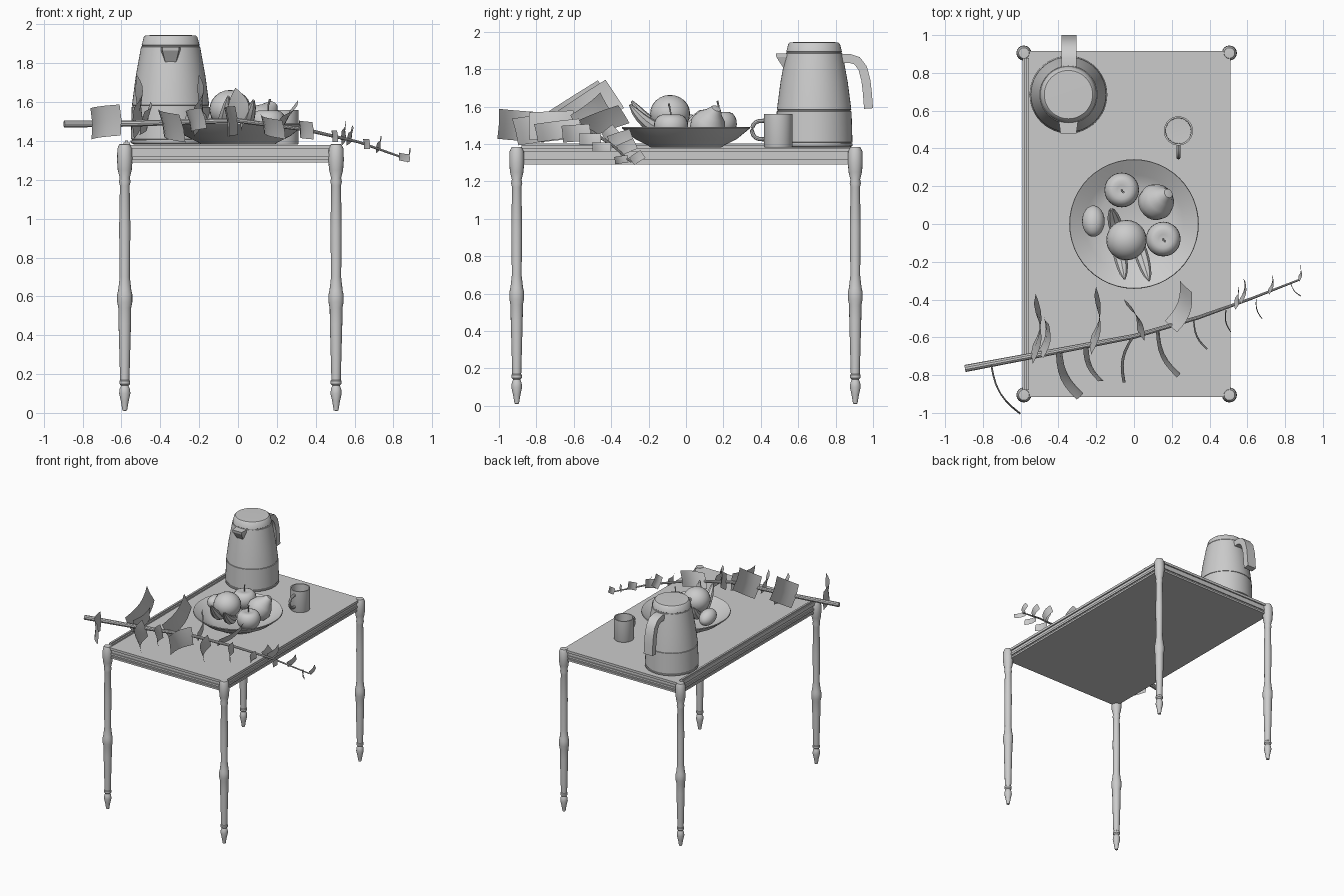
import bpy, bmesh, math
from mathutils import Vector, Matrix

if "Cube" in bpy.data.objects:
    bpy.data.objects.remove(bpy.data.objects["Cube"])

grey = bpy.data.materials.new("plain grey")
grey.use_nodes = True
COLOUR = (0.6, 0.6, 0.6, 1)
grey.diffuse_color = COLOUR
grey.node_tree.nodes["Principled BSDF"].inputs["Base Color"].default_value = COLOUR


def finish(name, bm, loc=(0, 0, 0), smooth=True, fix=True):
    if fix:
        bmesh.ops.recalc_face_normals(bm, faces=bm.faces)
    mesh = bpy.data.meshes.new(name)
    bm.to_mesh(mesh)
    bm.free()
    mesh.materials.append(grey)
    ob = bpy.data.objects.new(name, mesh)
    ob.location = loc
    bpy.context.collection.objects.link(ob)
    if smooth:
        bpy.ops.object.select_all(action='DESELECT')
        ob.select_set(True)
        bpy.context.view_layer.objects.active = ob
        bpy.ops.object.shade_smooth_by_angle(angle=math.radians(35))
    return ob


def lathe(name, profile, loc, sides=32):
    """Revolve (radius, height) points about the z axis."""
    bm = bmesh.new()
    verts = [bm.verts.new((r, 0, z)) for r, z in profile]
    edges = [bm.edges.new(pair) for pair in zip(verts, verts[1:])]
    bmesh.ops.spin(bm, geom=verts + edges, axis=(0, 0, 1), cent=(0, 0, 0),
                   angle=2 * math.pi, steps=sides)
    bmesh.ops.remove_doubles(bm, verts=bm.verts, dist=0.0004)
    return finish(name, bm, loc)


def box(name, x0, x1, y0, y1, z0, z1):
    bm = bmesh.new()
    bmesh.ops.create_cube(bm, size=1)
    bmesh.ops.scale(bm, vec=(x1 - x0, y1 - y0, z1 - z0), verts=bm.verts)
    return finish(name, bm, ((x0 + x1) / 2, (y0 + y1) / 2, (z0 + z1) / 2), False)


def sweep(name, points, radii, flat=1, sides=12):
    """Tube through points; flat scales the cross-section up and down."""
    bm = bmesh.new()
    pts = [Vector(p) for p in points]
    rings = []
    for i, p in enumerate(pts):
        t = (pts[min(i + 1, len(pts) - 1)] - pts[max(i - 1, 0)]).normalized()
        side = t.cross(Vector((0, 0, 1)))
        side = side.normalized() if side.length > 0.05 else Vector((1, 0, 0))
        up = side.cross(t)
        angles = [2 * math.pi * k / sides for k in range(sides)]
        rings.append([bm.verts.new(p + radii[i] * (side * math.cos(a) + up * flat * math.sin(a)))
                      for a in angles])
    for a, b in zip(rings, rings[1:]):
        for k in range(sides):
            bm.faces.new((a[k], a[(k + 1) % sides], b[(k + 1) % sides], b[k]))
    bm.faces.new(rings[0])
    bm.faces.new(rings[-1])
    return finish(name, bm)


# Table top with a stepped moulded edge
LEFT, RIGHT, DEPTH = -0.59, 0.51, 0.917
for name, inset, z0, z1 in [("table_top", 0, 1.36, 1.38), ("upper_moulding", 0.01, 1.335, 1.36),
                            ("middle_moulding", 0.003, 1.318, 1.335),
                            ("lower_moulding", 0.012, 1.305, 1.318), ("table_base", 0.004, 1.29, 1.305)]:
    box(name, LEFT + inset, RIGHT - inset, inset - DEPTH, DEPTH - inset, z0, z1)

# Low raised strip along one long side
box("edge_strip", LEFT, LEFT + 0.035, -0.88, 0.88, 1.38, 1.392)
box("edge_bead", LEFT + 0.008, LEFT + 0.024, -0.88, 0.88, 1.392, 1.402)

# Turned legs
LEG = [(0, 0.01), (0.012, 0.012), (0.02, 0.06), (0.029, 0.1), (0.026, 0.125), (0.019, 0.14),
       (0.028, 0.15), (0.028, 0.165), (0.024, 0.17), (0.032, 0.46), (0.033, 0.54), (0.039, 0.57),
       (0.039, 0.61), (0.034, 0.63), (0.026, 0.7), (0.029, 0.95), (0.025, 1.17), (0.03, 1.19),
       (0.026, 1.21), (0.036, 1.25), (0.04, 1.3), (0.038, 1.36), (0.028, 1.383), (0, 1.385)]
for side, x in (("right", -0.583), ("left", 0.505)):
    for end, y in (("front", -0.905), ("back", 0.905)):
        lathe(f"{end}_{side}_leg", LEG, (x, y, 0), 16)

# Fruit plate
lathe("plate", [(0, 1.382), (0.19, 1.382), (0.2, 1.39), (0.27, 1.425), (0.343, 1.485), (0.34, 1.492),
                (0.332, 1.488), (0.26, 1.435), (0.19, 1.402), (0, 1.4)], (0, 0, 0), 48)


# Round fruit
def fruit(name, loc, r, squash=1.0, dent=0.0, steps=12):
    pts = []
    for i in range(steps + 1):
        a = math.pi * (i / steps - 0.5)
        dip = dent * r * max(0, math.sin(a)) ** 8
        pts.append((r * math.cos(a) * (1 + 0.06 * math.sin(a) * bool(dent)), r * squash * math.sin(a) - dip))
    return lathe(name, pts, loc, 24)


fruit("orange", (-0.04, -0.085, 1.563), 0.107, 0.93)
for i, (x, y, z) in enumerate([(-0.065, 0.18, 1.505), (0.155, -0.08, 1.49)]):
    fruit(f"apple_{i + 1}", (x, y, z), 0.092, 0.95, 0.3)
    sweep(f"apple_stem_{i + 1}", [(x, y, z + 0.06), (x, y - 0.004, z + 0.09), (x + 0.01, y - 0.012, z + 0.125)],
          [0.004, 0.004, 0.006], 1, 6)
lemon = fruit("small_round_fruit", (-0.215, 0.015, 1.5), 0.06, 1.4)
lemon.rotation_euler = (math.radians(75), 0, 0)
pear = lathe("pear", [(0, -0.09), (0.05, -0.08), (0.088, -0.035), (0.097, 0.01), (0.08, 0.055),
                      (0.05, 0.088), (0.034, 0.115), (0.025, 0.13), (0, 0.135)], (0.115, 0.115, 1.49), 24)
pear.rotation_euler = Vector((0.5, 0.35, 0.75)).to_track_quat('Z', 'Y').to_euler()

# Bananas fanning toward the front
for i, (x0, y0, x1, y1, lift) in enumerate([(-0.1, -0.02, -0.05, -0.29, 0.17),
                                            (0.0, -0.03, 0.08, -0.3, 0.15), (-0.08, -0.08, -0.12, 0.08, 0.12)]):
    path, radii = [], []
    for k in range(11):
        t = k / 10
        path.append((x0 + (x1 - x0) * t, y0 + (y1 - y0) * t, 1.46 + lift * t ** 2.5))
        radii.append(0.006 + 0.03 * math.sin(math.pi * t) ** 0.6)
    sweep(f"banana_{i + 1}", path, radii, 1, 8)

# Mug
MUG = Vector((0.235, 0.493, 0))
lathe("mug", [(0, 1.382), (0.074, 1.382), (0.077, 1.39), (0.077, 1.56), (0.068, 1.56), (0.066, 1.395),
              (0, 1.392)], MUG)
sweep("mug_handle", [MUG + Vector((0, -0.07 - 0.07 * max(0, math.sin(a)) ** 0.6, 1.475 + 0.05 * math.cos(a)))
                     for a in [math.pi * k / 12 for k in range(13)]], [0.011] * 13, 1, 8)

# Jug body, lid and ring seams
JUG = Vector((-0.347, 0.685, 0))
lathe("jug", [(0, 1.382), (0.19, 1.382), (0.205, 1.39), (0.206, 1.402), (0.2, 1.403), (0.2, 1.408),
              (0.205, 1.41), (0.2, 1.575), (0.195, 1.576), (0.195, 1.583), (0.199, 1.584), (0.18, 1.73),
              (0.152, 1.885), (0.147, 1.886), (0.147, 1.892), (0.149, 1.894), (0.138, 1.935),
              (0.128, 1.944), (0, 1.946)], JUG, 48)

# Pouring spout: wide lip above, tapering down into the body
bm = bmesh.new()
outline = [(-0.05, 0), (-0.042, -0.06), (0.042, -0.06), (0.05, 0)]
rim = [bm.verts.new((x, y, 1.885)) for x, y in outline]
lip = [bm.verts.new((x, y * 0.95, 1.865)) for x, y in outline]
foot = [bm.verts.new((x * 0.65, y * 0.3, 1.805)) for x, y in outline]
for a, b in ((rim, lip), (lip, foot)):
    for k in range(4):
        bm.faces.new((a[k], a[(k + 1) % 4], b[(k + 1) % 4], b[k]))
bm.faces.new(rim)
bm.faces.new(foot)
finish("jug_spout", bm, JUG + Vector((0, -0.145, 0)), False)

# Flat strap handle: a band curve with thickness
bm = bmesh.new()
path = [(0.81, 1.855), (0.875, 1.858), (0.915, 1.845), (0.945, 1.805), (0.962, 1.74), (0.97, 1.67), (0.976, 1.59)]
rows = []
for i, (y, z) in enumerate(path):
    a, b = Vector(path[max(i - 1, 0)]), Vector(path[min(i + 1, len(path) - 1)])
    t = (b - a).normalized()
    ny, nz = t.y * -0.024, t.x * 0.024
    rows.append([bm.verts.new((x, y + s * ny, z + s * nz))
                 for x, s in ((-0.385, -1), (-0.305, -1), (-0.305, 1), (-0.385, 1))])
for a, b in zip(rows, rows[1:]):
    for k in range(4):
        bm.faces.new((a[k], a[(k + 1) % 4], b[(k + 1) % 4], b[k]))
bm.faces.new(rows[0])
bm.faces.new(rows[-1])
finish("jug_handle", bm)

# Branch
BRANCH = [(-0.895, -0.765, 1.487), (-0.55, -0.7, 1.49), (0, -0.595, 1.505), (0.34, -0.495, 1.46),
          (0.62, -0.395, 1.395), (0.875, -0.295, 1.305)]
sweep("branch", BRANCH, [0.019, 0.017, 0.013, 0.01, 0.007, 0.005], 1, 10)


def branch_height(x):
    for (xa, _, za), (xb, _, zb) in zip(BRANCH, BRANCH[1:]):
        if x <= xb:
            return za + (zb - za) * (x - xa) / (xb - xa)
    return BRANCH[-1][2]


# Leaves: upright curled blades (base xy, tip xy, rise, width, lean)
LEAVES = [(-.75, -.75, -.6, -1, .02, .16, 0), (-.545, -.69, -.53, -.42, .17, .19, .03),
          (-.5, -.69, -.47, -.51, .05, .13, .25), (-.235, -.64, -.21, -.38, .17, .18, .05),
          (-.39, -.67, -.28, -.91, -.03, .15, .3), (-.25, -.65, -.17, -.83, .02, .11, .25),
          (.03, -.59, -.04, -.43, .12, .13, .1), (0, -.6, -.045, -.84, -.01, .15, .1),
          (.19, -.54, .27, -.33, .08, .13, .8), (.13, -.56, .24, -.8, -.03, .1, .25),
          (.32, -.51, .39, -.66, -.01, .09, .1), (.49, -.455, .515, -.57, 0, .06, .1),
          (.53, -.42, .55, -.36, .05, .1, .2), (.56, -.41, .58, -.29, .04, .07, .2),
          (.65, -.4, .68, -.5, 0, .05, .1), (.71, -.36, .73, -.27, .04, .06, .2),
          (.83, -.31, .885, -.38, -.01, .04, .1), (.87, -.29, .88, -.23, .04, .05, .2)]
for i, (bx, by, tx, ty, rise, width, lean) in enumerate(LEAVES):
    z = branch_height(bx)
    base, tip = Vector((bx, by, z)), Vector((tx, ty, z + rise))
    axis = (tip - base).normalized()
    up = (Vector((0, 0, 1)) - axis * axis.z).normalized()
    side = axis.cross(up)
    across = (up + side * lean).normalized()
    bm = bmesh.new()
    bmesh.ops.create_grid(bm, x_segments=6, y_segments=2, size=1)
    for v in bm.verts:
        t, s = (v.co.x + 1) / 2, v.co.y
        bend = 0.12 * (tip - base).length * math.sin(math.pi * t) + 0.05 * width * abs(s)
        v.co = base.lerp(tip, t) + across * s * width / 2 + side * bend
    finish(f"leaf_{i + 1}", bm, fix=False)
